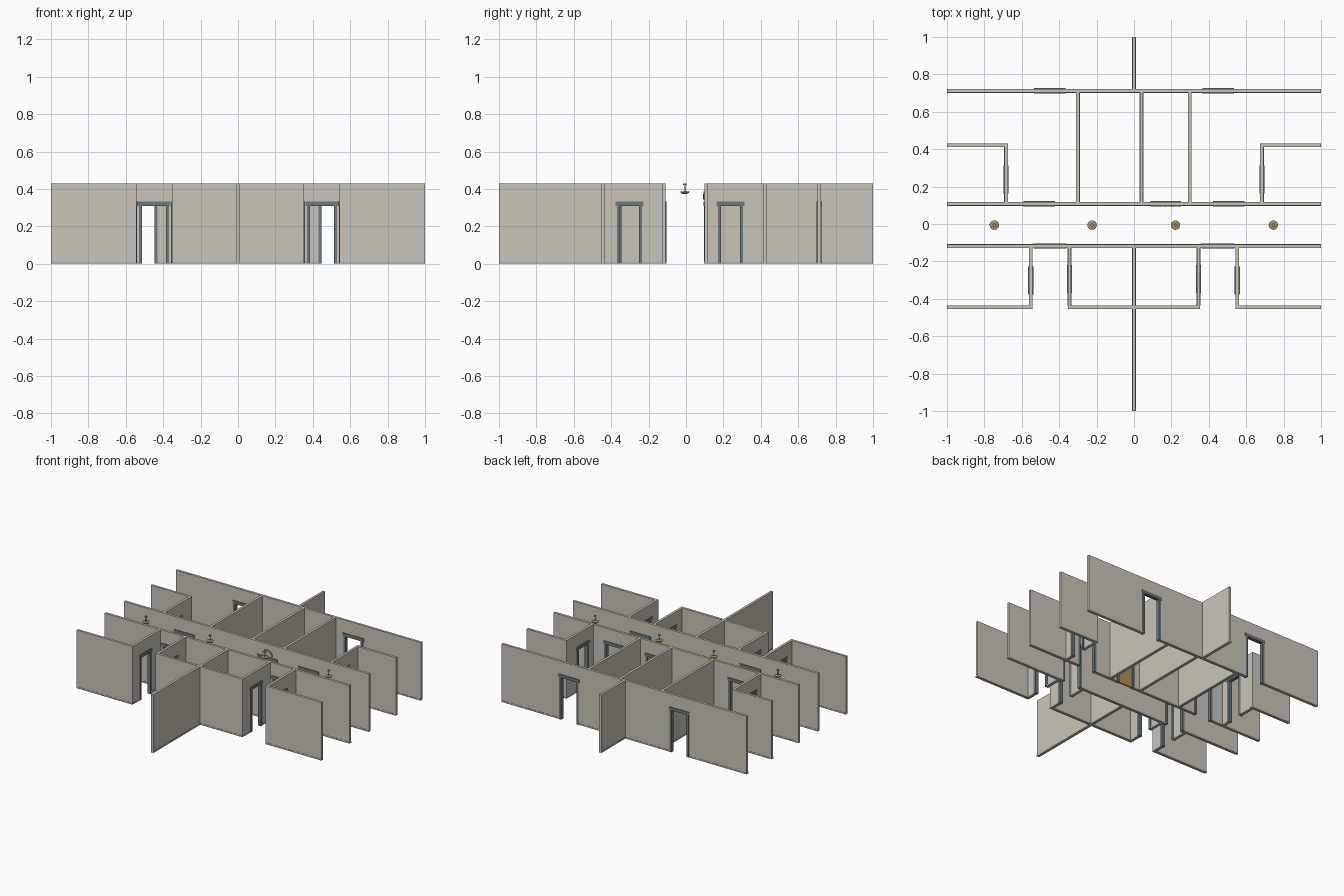
import bpy, bmesh, math
from mathutils import Matrix, Vector

if "Cube" in bpy.data.objects:
    bpy.data.objects.remove(bpy.data.objects["Cube"])

H, T = 0.428, 0.018          # wall height and thickness
DOOR_H = 0.312               # clear door height


def material(name, rgb):
    m = bpy.data.materials.new(name)
    m.diffuse_color = (*rgb, 1)
    m.use_nodes = True
    m.node_tree.nodes["Principled BSDF"].inputs["Base Color"].default_value = m.diffuse_color
    return m


PLASTER = material("warm_grey_plaster", (0.60, 0.56, 0.485))
SKIRT = material("grey_skirting", (0.50, 0.47, 0.41))
SLATE = material("slate_trim", (0.15, 0.195, 0.205))
BRASS = material("brass", (0.42, 0.27, 0.12))
IRON = material("dark_iron", (0.07, 0.07, 0.07))


def finish(name, bm, mat):
    bmesh.ops.recalc_face_normals(bm, faces=bm.faces)
    me = bpy.data.meshes.new(name)
    bm.to_mesh(me)
    bm.free()
    ob = bpy.data.objects.new(name, me)
    bpy.context.collection.objects.link(ob)
    me.materials.append(mat)
    return ob


def add_box(bm, lo, hi):
    c = [(a + b) / 2 for a, b in zip(lo, hi)]
    s = [b - a for a, b in zip(lo, hi)]
    bmesh.ops.create_cube(bm, size=1, matrix=Matrix.Translation(c) @ Matrix.Diagonal((*s, 1)))


def run_box(bm, axis, pos, a, b, half, z0, z1):
    """Box running along an axis from a to b, centred on pos across."""
    if axis == 'x':
        add_box(bm, (a, pos - half, z0), (b, pos + half, z1))
    else:
        add_box(bm, (pos - half, a, z0), (pos + half, b, z1))


def wall(name, axis, pos, a, b, doors=()):
    """Extruded wall outline with door notches, skirting and door frames."""
    outline = [(a, 0)]
    spans, start = [], a
    for c, w in sorted(doors):
        l, r = c - w / 2, c + w / 2
        outline += [(l, 0), (l, DOOR_H), (r, DOOR_H), (r, 0)]
        spans.append((start, l))
        start = r
    spans.append((start, b))
    outline += [(b, 0), (b, H), (a, H)]
    bm = bmesh.new()
    if axis == 'x':
        pts = [(u, pos - T / 2, z) for u, z in outline]
        push = Vector((0, T, 0))
    else:
        pts = [(pos - T / 2, u, z) for u, z in outline]
        push = Vector((T, 0, 0))
    f = bm.faces.new([bm.verts.new(p) for p in pts])
    ext = bmesh.ops.extrude_face_region(bm, geom=[f], use_keep_orig=True)
    bmesh.ops.translate(bm, vec=push, verts=[v for v in ext['geom'] if isinstance(v, bmesh.types.BMVert)])
    finish(name, bm, PLASTER)

    bm = bmesh.new()
    for s, e in spans:
        run_box(bm, axis, pos, s, e, T / 2 + 0.0015, 0, 0.012)
    finish(name + "_skirting", bm, SKIRT)

    for i, (c, w) in enumerate(doors):
        bm = bmesh.new()
        h = T / 2 + 0.004
        for s in (-1, 1):
            u = c + s * w / 2
            lo, hi = sorted((u - s * 0.003, u + s * 0.014))
            run_box(bm, axis, pos, lo, hi, h, 0, DOOR_H)
        run_box(bm, axis, pos, c - w / 2 - 0.02, c + w / 2 + 0.02, h + 0.001, DOOR_H - 0.002, DOOR_H + 0.021)
        finish(f"{name}_door_frame_{i + 1}", bm, SLATE)


h = T / 2
YB, YN, YS, YF, YM = 0.712, 0.108, -0.118, -0.445, 0.421   # wall lines in y
LIFT_X, LIFT_W = 0.17, 0.125

# Long walls across the plan
wall("back_wall", 'x', YB, -1, 1, [(-0.45, 0.13), (0.45, 0.13)])
wall("corridor_back_wall", 'x', YN, -1, 1,
     [(-0.507, 0.127), (LIFT_X, LIFT_W), (0.507, 0.127)])
wall("corridor_front_wall", 'x', YS, -1, 1, [(-0.449, 0.134), (0.449, 0.134)])
wall("front_middle_wall", 'x', YF, -0.354, 0.354)

# Party walls
wall("back_party_wall", 'y', 0, YB + h, 1)
wall("front_party_wall", 'y', 0, -1, YF - h)
wall("middle_party_wall", 'y', 0, YF + h, YS - h)

# Dividers of the back rooms
for n, x in (("left", -0.30), ("middle", 0.04), ("right", 0.298)):
    wall(f"back_{n}_divider", 'y', x, YN + h, YB - h)

# Mirrored side rooms and entrance alcoves
for n, s in (("left", -1), ("right", 1)):
    a, b = sorted((s * 0.675, s * 1.0))
    wall(f"{n}_side_room_wall", 'x', YM, a, b)
    wall(f"{n}_side_room_end", 'y', s * 0.684, YN + h, YM - h, [(0.238, 0.108)])
    a, b = sorted((s * 0.543, s * 1.0))
    wall(f"{n}_front_wall", 'x', YF, a, b)
    wall(f"{n}_alcove_outer_wall", 'y', s * 0.552, YF + h, YS - h, [(-0.302, 0.108)])
    wall(f"{n}_alcove_inner_wall", 'y', s * 0.345, YF + h, YS - h, [(-0.294, 0.108)])

# Closed brass double doors
bm = bmesh.new()
for s in (-1, 1):
    a, b = sorted((LIFT_X + s * 0.001, LIFT_X + s * LIFT_W / 2))
    run_box(bm, 'x', YN, a, b, 0.005, 0, DOOR_H)
finish("brass_double_door", bm, BRASS)


# Half round dial above the double doors
def half_disc(name, r, y0, y1, z, mat):
    bm = bmesh.new()
    n = 16
    f = bm.faces.new([bm.verts.new((LIFT_X + r * math.cos(math.pi * i / n), y0,
                                    z + r * math.sin(math.pi * i / n))) for i in range(n + 1)])
    ext = bmesh.ops.extrude_face_region(bm, geom=[f], use_keep_orig=True)
    bmesh.ops.translate(bm, vec=(0, y1 - y0, 0),
                        verts=[v for v in ext['geom'] if isinstance(v, bmesh.types.BMVert)])
    finish(name, bm, mat)


face = YN - h
half_disc("dial_rim", 0.043, face - 0.005, face + 0.002, 0.342, BRASS)
half_disc("dial_face", 0.034, face - 0.006, face, 0.346, PLASTER)
bm = bmesh.new()
add_box(bm, (LIFT_X - 0.0015, face - 0.008, 0.346), (LIFT_X + 0.0015, face - 0.004, 0.374))
finish("dial_pointer", bm, IRON)


# Pendant lamps along the corridor
def lathe(name, x, y, profile, mat, n=20):
    bm = bmesh.new()
    vs = [bm.verts.new((r, 0, z)) for r, z in profile]
    es = [bm.edges.new(p) for p in zip(vs, vs[1:])]
    bmesh.ops.spin(bm, geom=vs + es, axis=(0, 0, 1), cent=(0, 0, 0), angle=2 * math.pi, steps=n)
    bmesh.ops.remove_doubles(bm, verts=bm.verts, dist=1e-5)
    ob = finish(name, bm, mat)
    ob.location = (x, y, 0)
    bpy.context.view_layer.objects.active = ob
    ob.select_set(True)
    bpy.ops.object.shade_smooth_by_angle(angle=math.radians(35))
    ob.select_set(False)


for i, x in enumerate((-0.747, -0.224, 0.222, 0.745)):
    lathe(f"lamp_shade_{i + 1}", x, -0.006,
          [(0, 0.373), (0.012, 0.374), (0.021, 0.379), (0.025, 0.386), (0.022, 0.387), (0, 0.387)], BRASS)
    lathe(f"lamp_rod_{i + 1}", x, -0.006, [(0, 0.386), (0.002, 0.386), (0.002, 0.424), (0, 0.424)], IRON, 8)
    lathe(f"lamp_canopy_{i + 1}", x, -0.006, [(0, 0.422), (0.009, 0.422), (0.009, H), (0, H)], BRASS)
